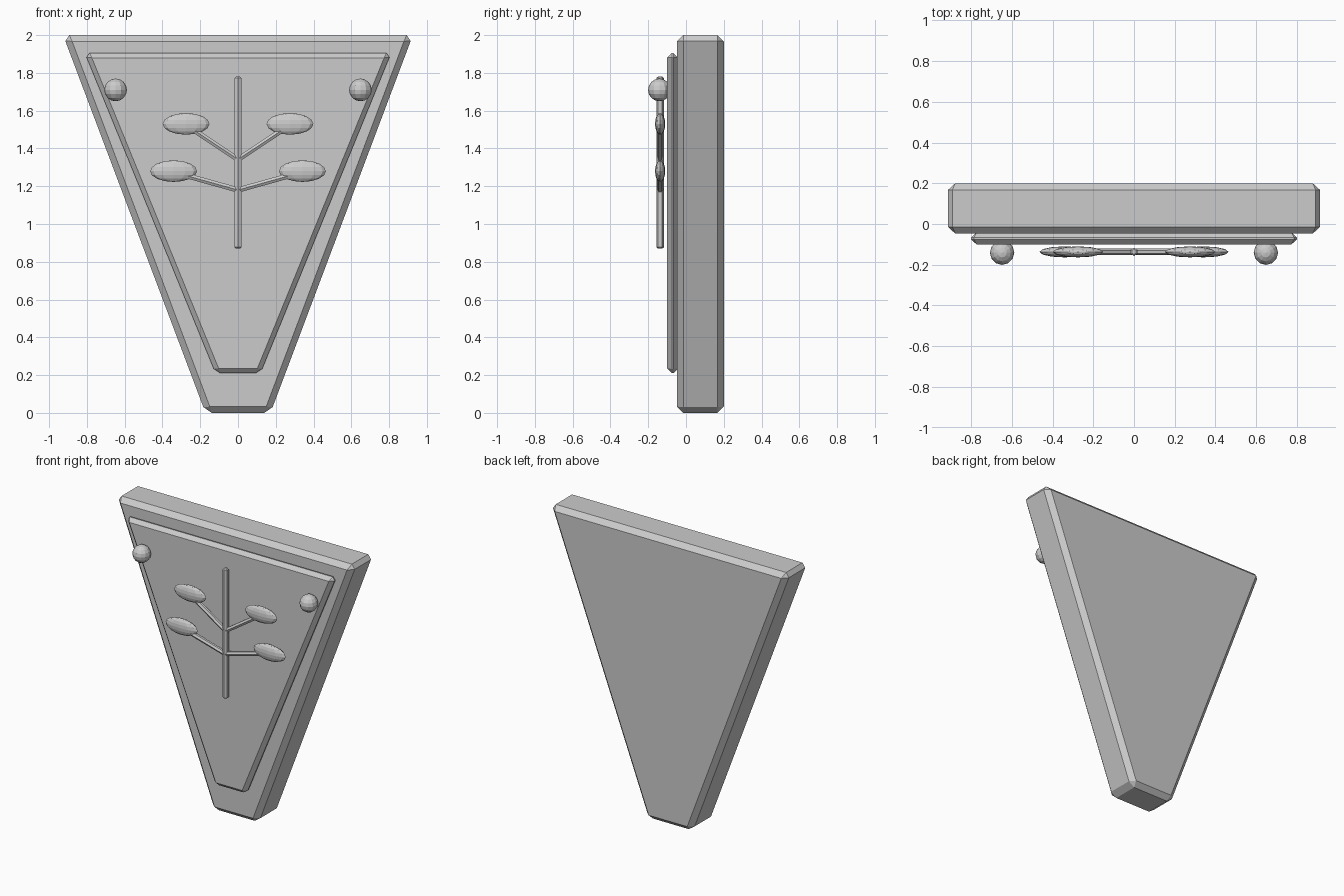
import bpy, bmesh
from mathutils import Vector, Matrix

if "Cube" in bpy.data.objects:
    bpy.data.objects.remove(bpy.data.objects["Cube"])

Y_SPRIG = -0.137


def finish(name, bm, bevel=0.0):
    bmesh.ops.recalc_face_normals(bm, faces=bm.faces)
    me = bpy.data.meshes.new(name)
    bm.to_mesh(me)
    bm.free()
    ob = bpy.data.objects.new(name, me)
    bpy.context.collection.objects.link(ob)
    if bevel:
        mod = ob.modifiers.new("chamfer", 'BEVEL')
        mod.width = bevel
        mod.segments = 1
        mod.limit_method = 'ANGLE'
        mod.angle_limit = 0.9
    return ob


def wedge_plate(name, top_x, top_z, bot_x, bot_z, y0, y1, bevel):
    """Tapered slab: a trapezoid profile extruded along y."""
    bm = bmesh.new()
    pts = [(-bot_x, bot_z), (bot_x, bot_z), (top_x, top_z), (-top_x, top_z)]
    face = bm.faces.new([bm.verts.new((x, y0, z)) for x, z in pts])
    ext = bmesh.ops.extrude_face_region(bm, geom=[face])
    verts = [g for g in ext["geom"] if isinstance(g, bmesh.types.BMVert)]
    bmesh.ops.translate(bm, verts=verts, vec=(0, y1 - y0, 0))
    return finish(name, bm, bevel)


def rod(name, a, b, r):
    """Six-sided rod with chamfered ends."""
    a, b = Vector(a), Vector(b)
    d = b - a
    # local z along the rod, local y kept on world y
    z = d.normalized()
    y = Vector((0, 1, 0))
    x = y.cross(z)
    rot = Matrix((x, y, z)).transposed().to_4x4()
    spin = Matrix.Rotation(1.5707963, 4, 'Z')
    bm = bmesh.new()
    bmesh.ops.create_cone(bm, cap_ends=True, segments=6, radius1=r, radius2=r,
                          depth=d.length, matrix=spin)
    # put a corner of the hexagon on the y axis
    if max(v.co.y for v in bm.verts) < r * 0.95:
        bmesh.ops.transform(bm, verts=bm.verts,
                            matrix=Matrix.Rotation(1.5707963, 4, 'Z'))
    caps = [e for e in bm.edges if abs(e.verts[0].co.z - e.verts[1].co.z) < 1e-6]
    bmesh.ops.bevel(bm, geom=caps, offset=0.007, segments=1, affect='EDGES')
    bmesh.ops.transform(bm, verts=bm.verts,
                        matrix=Matrix.Translation((a + b) / 2) @ rot)
    return finish(name, bm)


def ellipsoid(name, loc, size):
    bm = bmesh.new()
    bmesh.ops.create_uvsphere(
        bm, u_segments=12, v_segments=8, radius=1,
        matrix=Matrix.Translation(loc) @ Matrix.Diagonal((*size, 1)))
    return finish(name, bm)


# Main slab and raised front panel
wedge_plate("wedge_body", 0.926, 2.0, 0.172, 0.0, -0.047, 0.2, 0.033)
wedge_plate("front_panel", 0.811, 1.905, 0.119, 0.21, -0.1, -0.042, 0.025)

# Sprig stem
rod("stem", (0, Y_SPRIG, 0.87), (0, Y_SPRIG, 1.78), 0.02)

# Mirrored branches, leaves and studs
for side, s in (("left", -1), ("right", 1)):
    for level, z0, lx, lz in (("upper", 1.342, 0.275, 1.53),
                              ("lower", 1.18, 0.341, 1.28)):
        rod(f"{level}_branch_{side}", (0, Y_SPRIG, z0),
            (s * lx, Y_SPRIG, lz - 0.005), 0.016)
        ellipsoid(f"{level}_leaf_{side}", (s * lx, Y_SPRIG, lz),
                  (0.124, 0.027, 0.057))
    ellipsoid(f"stud_{side}", (s * 0.648, -0.141, 1.71), (0.06, 0.06, 0.06))
